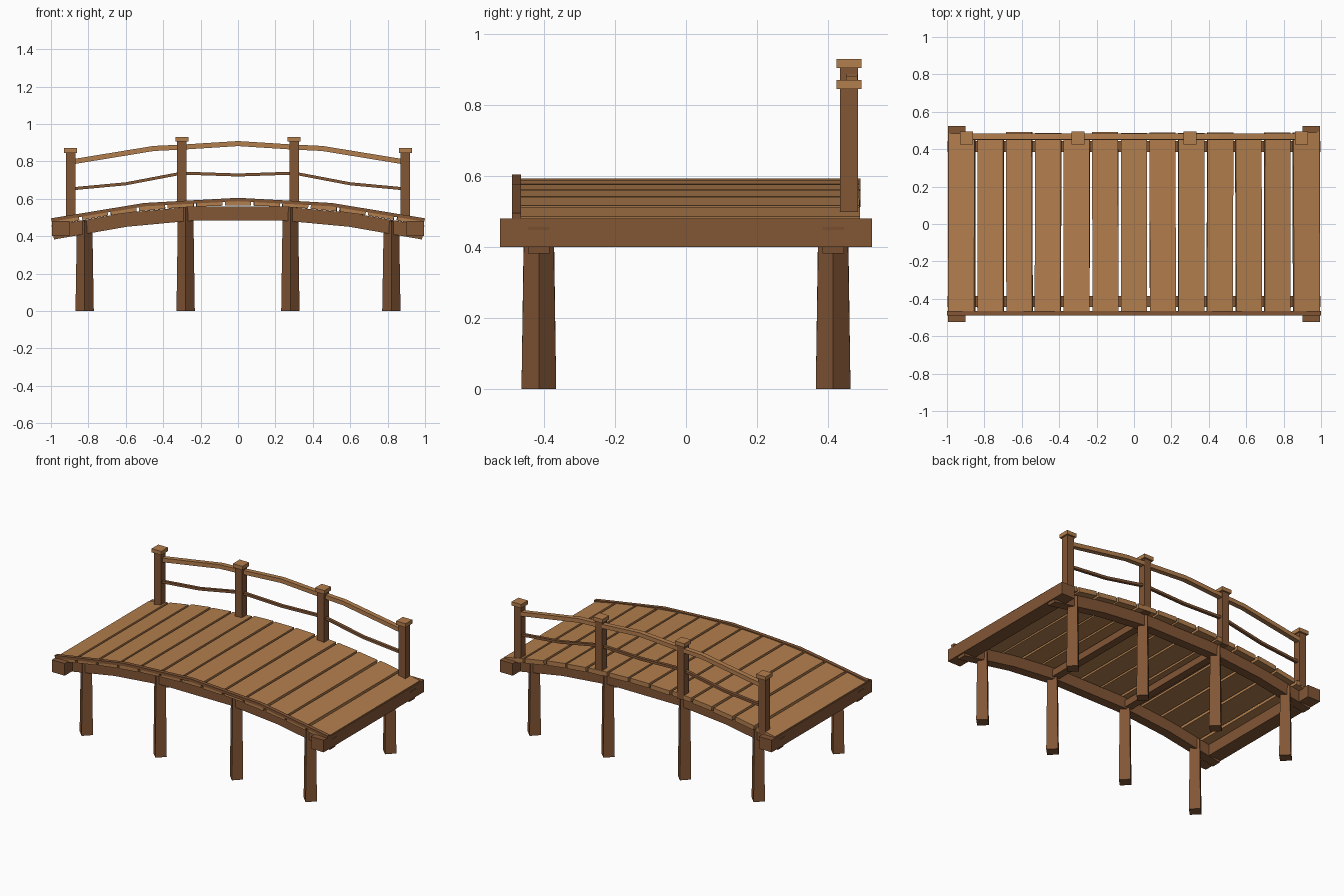
import bpy, bmesh, math, random
from mathutils import Matrix, Vector

random.seed(4)
cube = bpy.data.objects.get("Cube")
if cube:
    bpy.data.objects.remove(cube, do_unlink=True)


def material(name, rgb):
    m = bpy.data.materials.new(name)
    m.use_nodes = True
    m.diffuse_color = (*rgb, 1)
    m.node_tree.nodes["Principled BSDF"].inputs["Base Color"].default_value = (*rgb, 1)
    return m


light_wood = material("light wood", (0.45, 0.21, 0.075))
dark_wood = material("dark wood", (0.225, 0.093, 0.036))


def finish(name, bm, mat):
    bmesh.ops.recalc_face_normals(bm, faces=bm.faces[:])
    mesh = bpy.data.meshes.new(name)
    bm.to_mesh(mesh)
    bm.free()
    mesh.materials.append(mat)
    obj = bpy.data.objects.new(name, mesh)
    bpy.context.collection.objects.link(obj)
    return obj


def box(name, centre, size, mat, pitch=0, yaw=0):
    bm = bmesh.new()
    bmesh.ops.create_cube(bm, size=1, matrix=Matrix.Diagonal((*size, 1)))
    obj = finish(name, bm, mat)
    obj.location = centre
    obj.rotation_euler = (0, pitch, yaw)
    return obj


def ribbon(name, path, y, width, height, mat):
    """Sweep a rectangle along an x/z path, square to the path."""
    bm = bmesh.new()
    pts = [Vector((x, y, z)) for x, z in path]
    rings = []
    for i, p in enumerate(pts):
        d = (pts[min(i + 1, len(pts) - 1)] - pts[max(i - 1, 0)]).normalized()
        up = Vector((-d.z, 0, d.x)) * height / 2
        side = Vector((0, width / 2, 0))
        rings.append([bm.verts.new(p + v) for v in (up + side, up - side, -up - side, side - up)])
    for a, b in zip(rings, rings[1:]):
        for k in range(4):
            bm.faces.new((a[k], a[(k + 1) % 4], b[(k + 1) % 4], b[k]))
    bm.faces.new(rings[0])
    bm.faces.new(rings[-1])
    return finish(name, bm, mat)


def arch(x, crown):
    return crown - 0.11 * x * x


def mirrored(half):
    return [(-x, z) for x, z in half] + [(x, z) for x, z in reversed(half) if x] 


# Arched side beams
steps = [-0.99, -0.6, -0.25, 0.25, 0.6, 0.99]
for side, y in (("front", -0.415), ("back", 0.415)):
    ribbon(side + "_beam", [(x, arch(x, 0.527)) for x in steps], y, 0.06, 0.075, dark_wood)

# Deck planks following the arch
count, pitch = 13, 0.1532
for i in range(count):
    x = (i - (count - 1) / 2) * pitch
    box("plank_%d" % (i + 1), (x, random.uniform(-0.003, 0.003), arch(x, 0.578)),
        (0.139, 0.975 + random.uniform(-0.006, 0.006), 0.03), light_wood,
        math.atan(0.22 * x), random.uniform(-0.004, 0.004))

# Low curb along the front edge
ribbon("front_curb", [(x, arch(x, 0.596)) for x in (-0.998, -0.5, 0, 0.5, 0.998)],
       -0.478, 0.025, 0.018, dark_wood)

# End sills and the ties between the middle legs
for side, s in (("right", -1), ("left", 1)):
    box(side + "_sill", (s * 0.948, 0, 0.44), (0.094, 1.05, 0.08), dark_wood)
    box(side + "_tie", (s * 0.28, 0, 0.515), (0.05, 0.8, 0.045), dark_wood)

# Tapered four-sided legs set cornerwise
for x, top in ((-0.82, 0.48), (-0.28, 0.555), (0.28, 0.555), (0.82, 0.48)):
    for y in (-0.415, 0.415):
        bm = bmesh.new()
        bmesh.ops.create_cone(bm, cap_ends=True, segments=4, radius1=0.049, radius2=0.041,
                              depth=top, matrix=Matrix.Translation((x, y, top / 2)))
        finish("leg", bm, dark_wood)

# Railing posts with caps
rail_y = 0.46
for x, bottom, top in ((-0.895, 0.485, 0.85), (-0.3, 0.55, 0.91), (0.3, 0.55, 0.91), (0.895, 0.485, 0.85)):
    box("rail_post", (x, rail_y, (bottom + top) / 2), (0.05, 0.05, top - bottom), dark_wood)
    box("post_cap", (x, rail_y, top + 0.008), (0.07, 0.07, 0.025), light_wood)

# Upper and lower rails
ribbon("upper_rail", mirrored([(0.89, 0.797), (0.45, 0.869), (0.3, 0.876), (0, 0.895)]),
       0.467, 0.032, 0.027, light_wood)
ribbon("lower_rail", mirrored([(0.89, 0.653), (0.6, 0.68), (0.3, 0.737), (0, 0.727)]),
       rail_y, 0.02, 0.016, dark_wood)
